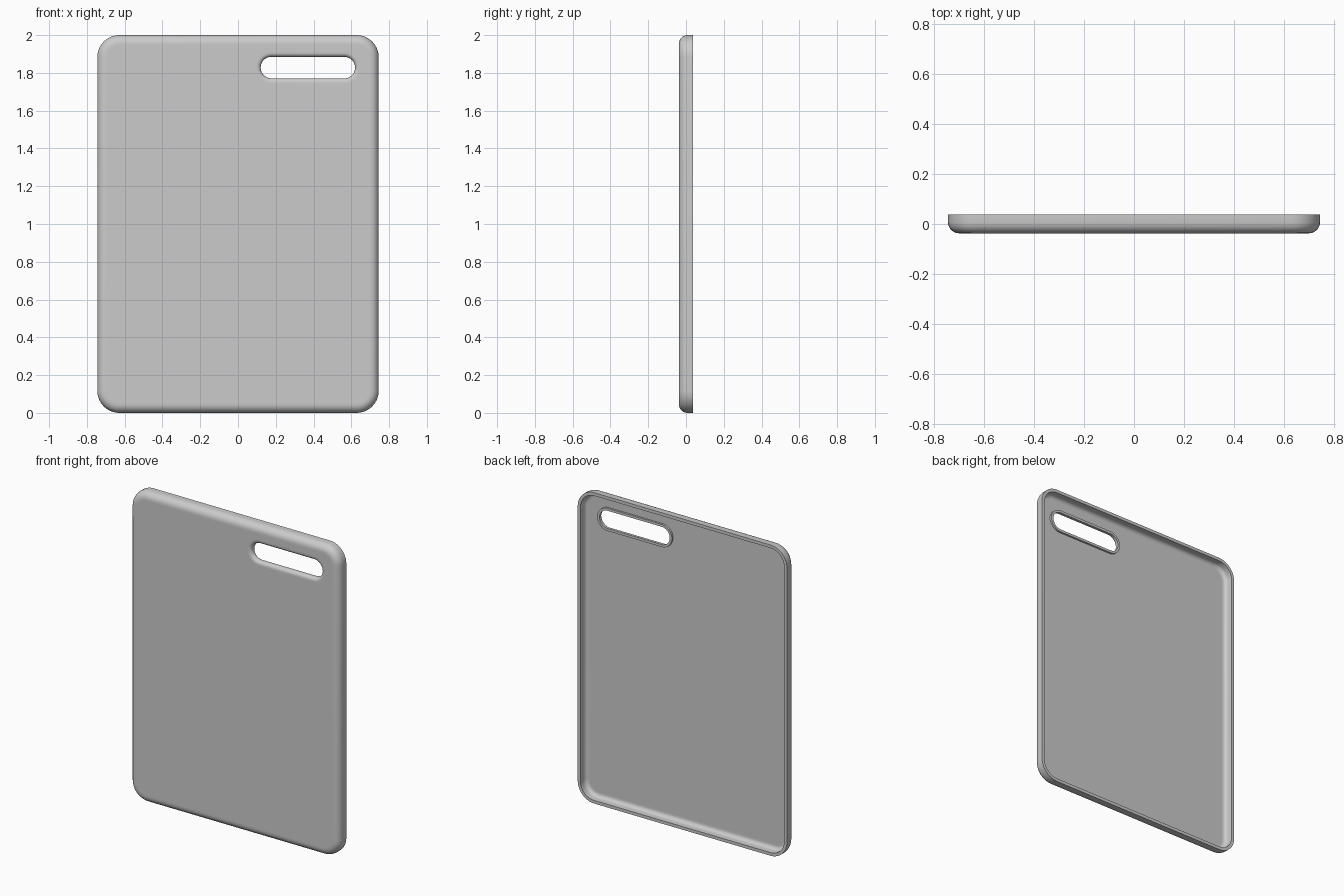
import bpy, bmesh
from math import sin, cos, pi, radians

cube = bpy.data.objects.get("Cube")
if cube:
    bpy.data.objects.remove(cube)

STEPS = 10
FRONT, BACK = -0.0375, 0.0375
WALL, EDGE = 0.02, 0.045
# centre x, centre z, half width, half height, corner radius
SHELL = (0, 1, 0.745, 1, 0.117)
SLOT = (0.37, 1.828, 0.25, 0.057, 0.057)

bm = bmesh.new()


def ring(outline, grow, y):
    """Rounded rectangle loop, offset outwards by grow."""
    cx, cz, w, h, r = outline
    r += grow
    verts = []
    for corner, (sx, sz) in enumerate(((1, 1), (-1, 1), (-1, -1), (1, -1))):
        for i in range(STEPS + 1):
            a = (corner + i / STEPS) * pi / 2
            # stadium ends meet at a point, so keep a tiny straight run there
            verts.append(bm.verts.new((cx + sx * (w + grow - r) + r * cos(a), y,
                                       cz + sz * (h + grow - r) + r * sin(a))))
    return verts


def fillet(outline, inset, radius, y):
    """Rings rounding a wall at the given inset into a flat floor at y."""
    arcs = [i * pi / 12 for i in range(7)]
    return [ring(outline, -inset - radius * (1 - cos(a)), y + radius * (1 - sin(a)))
            for a in arcs]


# Outer wall, rounded front edge and front face
floor = FRONT + WALL
rings = [ring(SHELL, 0, BACK)]
rings += fillet(SHELL, 0, EDGE, FRONT)
rings.append(ring(SHELL, -EDGE - 0.01, FRONT))

# Flared slot with a low lip behind it
rings.append(ring(SLOT, 0.03, FRONT))
for i in range(5):
    a = i * pi / 8
    rings.append(ring(SLOT, 0.02 * (1 - sin(a)), FRONT + 0.02 * (1 - cos(a))))
for grow, y in ((0, floor + 0.012), (0.016, floor + 0.012), (0.016, floor)):
    rings.append(ring(SLOT, grow, y))

# Inner floor, rounded inner edge and rim
rings.append(ring(SHELL, -EDGE - 0.01, floor))
rings += reversed(fillet(SHELL, WALL, EDGE - WALL, floor))
rings.append(ring(SHELL, -WALL, BACK))

# Skin the rings into one closed shell
for a, b in zip(rings, rings[1:] + rings[:1]):
    for i in range(len(a)):
        j = (i + 1) % len(a)
        bm.faces.new((a[i], a[j], b[j], b[i]))
bmesh.ops.remove_doubles(bm, verts=bm.verts, dist=0.00001)
bmesh.ops.recalc_face_normals(bm, faces=bm.faces)

mesh = bpy.data.meshes.new("case_shell")
bm.to_mesh(mesh)
bm.free()
case = bpy.data.objects.new("case_shell", mesh)
bpy.context.collection.objects.link(case)

grey = bpy.data.materials.new("light grey")
grey.use_nodes = True
grey.diffuse_color = (0.6, 0.6, 0.6, 1)
grey.node_tree.nodes["Principled BSDF"].inputs["Base Color"].default_value = (0.6, 0.6, 0.6, 1)
mesh.materials.append(grey)

bpy.ops.object.select_all(action="DESELECT")
case.select_set(True)
bpy.context.view_layer.objects.active = case
bpy.ops.object.shade_smooth_by_angle(angle=radians(35))
